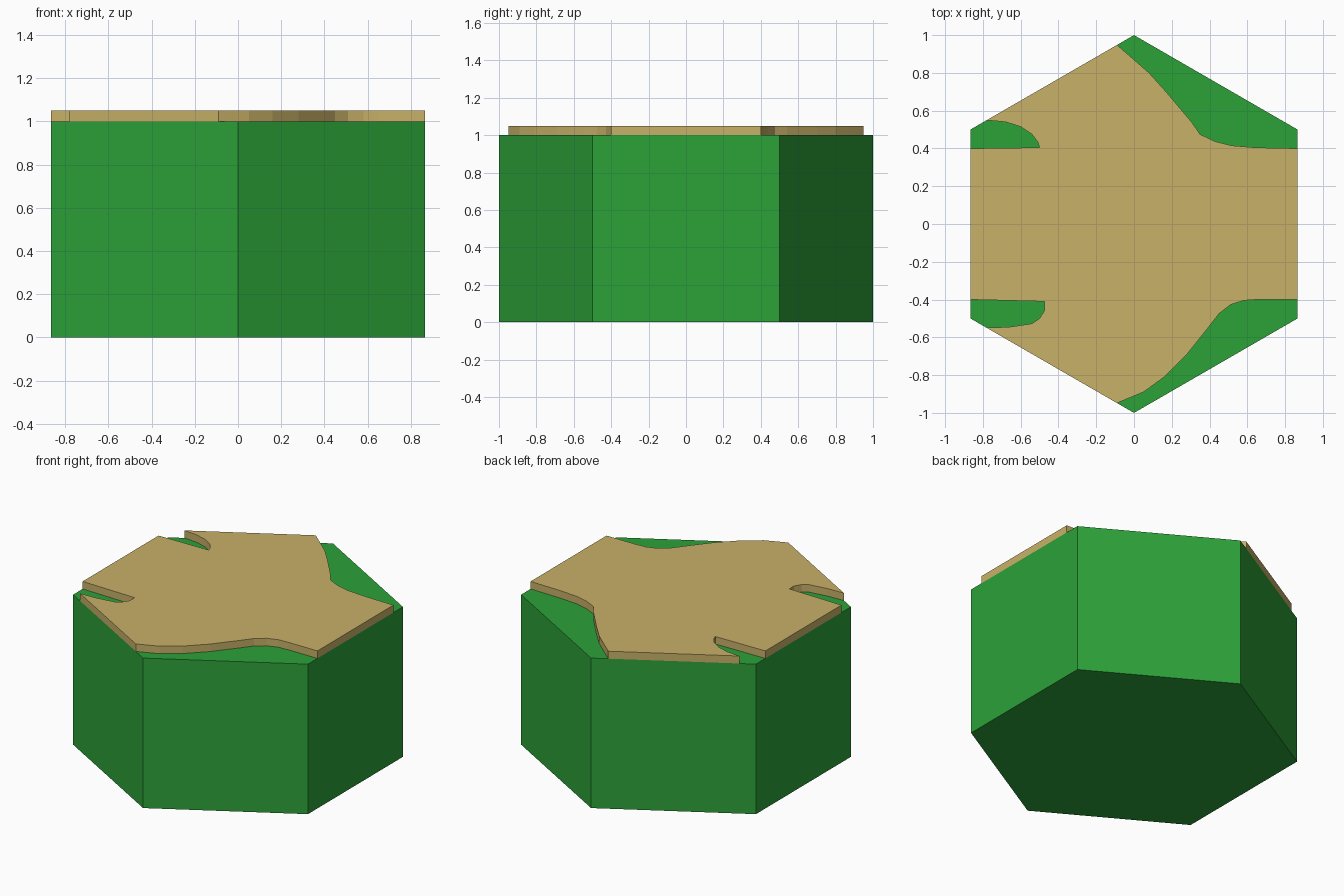
import bpy, bmesh, math

if "Cube" in bpy.data.objects:
    bpy.data.objects.remove(bpy.data.objects["Cube"])


def material(name, color):
    mat = bpy.data.materials.new(name)
    mat.diffuse_color = color
    mat.use_nodes = True
    mat.node_tree.nodes["Principled BSDF"].inputs["Base Color"].default_value = mat.diffuse_color
    return mat


def prism(name, outline, z0, z1, mat):
    """Extrude a counter-clockwise outline from z0 up to z1."""
    bm = bmesh.new()
    base = bm.faces.new([bm.verts.new((x, y, z0)) for x, y in outline])
    ext = bmesh.ops.extrude_face_region(bm, geom=[base], use_keep_orig=True)
    for v in ext["geom"]:
        if isinstance(v, bmesh.types.BMVert):
            v.co.z = z1
    bmesh.ops.recalc_face_normals(bm, faces=bm.faces[:])
    mesh = bpy.data.meshes.new(name)
    bm.to_mesh(mesh)
    bm.free()
    mesh.materials.append(mat)
    obj = bpy.data.objects.new(name, mesh)
    bpy.context.collection.objects.link(obj)
    return obj


grass = material("grass", (0.025, 0.36, 0.04, 1))
sand = material("sand", (0.58, 0.44, 0.14, 1))
H = math.sqrt(3) / 2


def edge_y(x):
    """Height of the hexagon's slanted edge at x."""
    return 1 - abs(x) / math.sqrt(3)


# Hexagonal ground tile, corners pointing along y
hexagon = [(math.cos(math.radians(a)), math.sin(math.radians(a)))
           for a in range(30, 390, 60)]
prism("ground_tile", hexagon, 0, 1, grass)

# Curved borders of the path layer, one list per green patch
back_right = [(H, 0.40), (0.64, 0.405), (0.52, 0.415), (0.43, 0.437),
              (0.35, 0.475), (0.305, 0.54), (0.17, 0.70), (0.08, 0.80),
              (0, 0.87), (-0.09, edge_y(0.09))]
back_left = [(-0.78, edge_y(0.78)), (-0.68, 0.54), (-0.60, 0.515),
             (-0.54, 0.475), (-0.51, 0.435), (-0.50, 0.405), (-H, 0.40)]
front_left = [(-H, -0.40), (-0.475, -0.41), (-0.475, -0.46), (-0.50, -0.50),
              (-0.54, -0.527), (-0.66, -0.545), (-0.78, -edge_y(0.78))]
front_right = [(-0.09, -edge_y(0.09)), (0.05, -0.89), (0.16, -0.81),
               (0.28, -0.69), (0.40, -0.54), (0.45, -0.475), (0.51, -0.428),
               (0.58, -0.405), (0.65, -0.40), (H, -0.40)]

# Raised sandy path covering most of the top
prism("path_layer", back_right + back_left + front_left + front_right,
      1, 1.05, sand)
